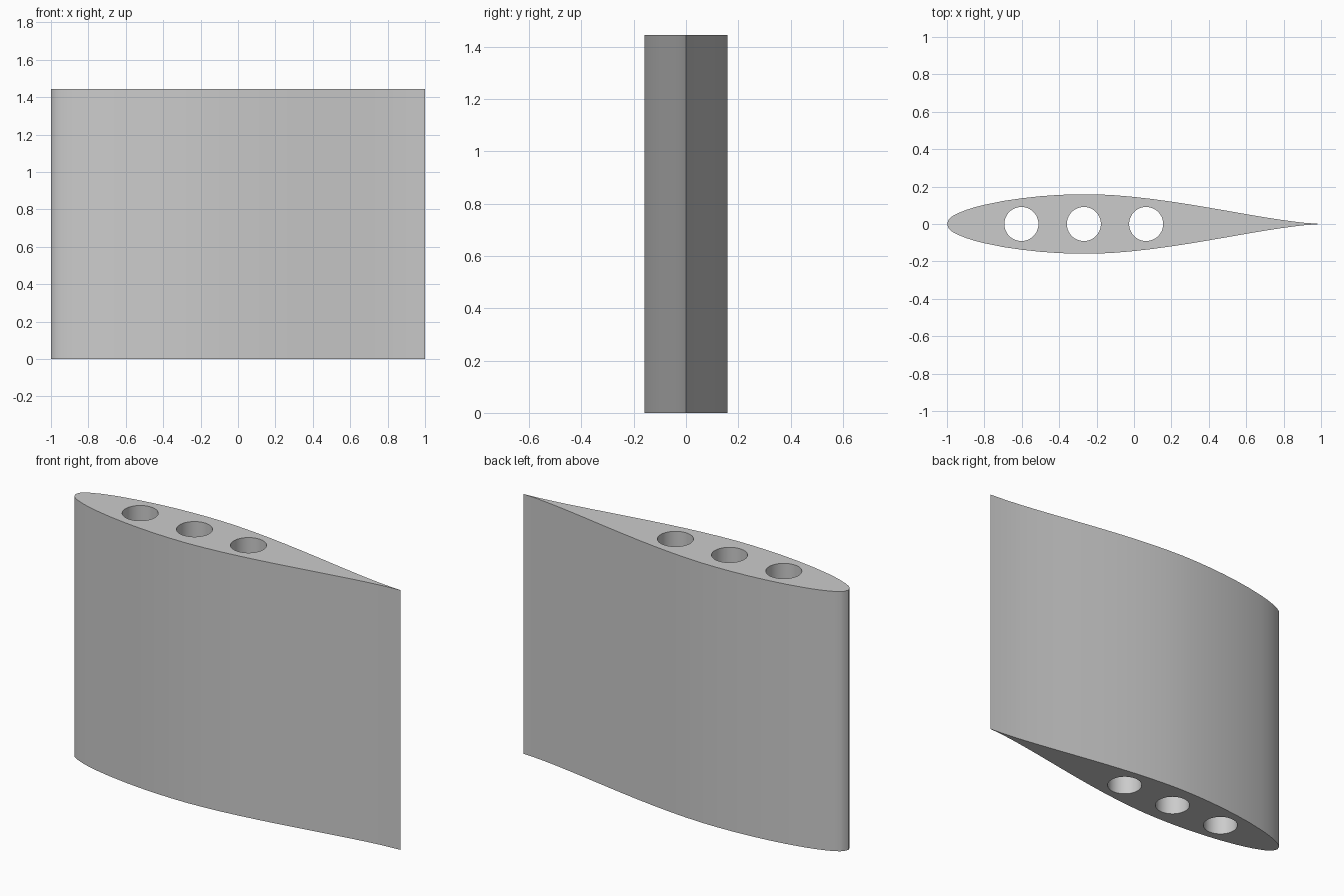
import bpy
import bmesh

HEIGHT = 1.445
HALF_THICKNESS = 0.159
HOLE_RADIUS = 0.091
HOLE_CENTRES = (-0.602, -0.268, 0.065)

# Half-section of the foil: percent of chord, and half thickness in percent
SECTION = [(0, 0), (0.5, 1.19), (1.25, 1.84), (2.5, 2.53), (5, 3.5), (7.5, 4.24),
           (10, 4.84), (15, 5.79), (20, 6.48), (25, 6.99), (30, 7.32), (35, 7.48),
           (40, 7.47), (45, 7.22), (50, 6.81), (55, 6.27), (60, 5.62), (65, 4.9),
           (70, 4.11), (75, 3.3), (80, 2.47), (85, 1.68), (90, 0.95), (95, 0.35), (100, 0)]

cube = bpy.data.objects.get("Cube")
if cube:
    bpy.data.objects.remove(cube, do_unlink=True)


def make_material(name, colour):
    mat = bpy.data.materials.new(name)
    mat.use_nodes = True
    mat.diffuse_color = colour
    mat.node_tree.nodes["Principled BSDF"].inputs["Base Color"].default_value = colour
    return mat


def extrude_profile(name, points, height):
    """Solid made by extruding a closed outline straight up."""
    bm = bmesh.new()
    face = bm.faces.new([bm.verts.new((x, y, 0)) for x, y in points])
    result = bmesh.ops.extrude_face_region(bm, geom=[face])
    top = [v for v in result["geom"] if isinstance(v, bmesh.types.BMVert)]
    bmesh.ops.translate(bm, verts=top, vec=(0, 0, height))
    bmesh.ops.recalc_face_normals(bm, faces=bm.faces)
    mesh = bpy.data.meshes.new(name)
    bm.to_mesh(mesh)
    bm.free()
    obj = bpy.data.objects.new(name, mesh)
    bpy.context.collection.objects.link(obj)
    return obj


# Foil body: the half-section mirrored across the chord line
scale = HALF_THICKNESS / max(t for _, t in SECTION)
upper = [(c / 50 - 1, t * scale) for c, t in SECTION]
lower = [(x, -y) for x, y in reversed(upper[1:-1])]
foil = extrude_profile("foil_body", upper + lower, HEIGHT)
foil.data.materials.append(make_material("light grey", (0.6, 0.6, 0.6, 1)))

# Three round spar holes running the full height
for x in HOLE_CENTRES:
    bpy.ops.mesh.primitive_cylinder_add(vertices=64, radius=HOLE_RADIUS,
                                        depth=HEIGHT + 0.2, location=(x, 0, HEIGHT / 2))
    cutter = bpy.context.object
    cutter.name = "hole_cutter"
    cutter.hide_render = True
    cut = foil.modifiers.new("spar_hole", "BOOLEAN")
    cut.operation = "DIFFERENCE"
    cut.solver = "EXACT"
    cut.object = cutter
    bpy.ops.object.select_all(action="DESELECT")
    foil.select_set(True)
    bpy.context.view_layer.objects.active = foil
    bpy.ops.object.modifier_apply(modifier=cut.name)
    bpy.data.objects.remove(cutter, do_unlink=True)

# Smooth skin with crisp end faces and edges
bpy.ops.object.shade_smooth_by_angle(angle=0.5)
